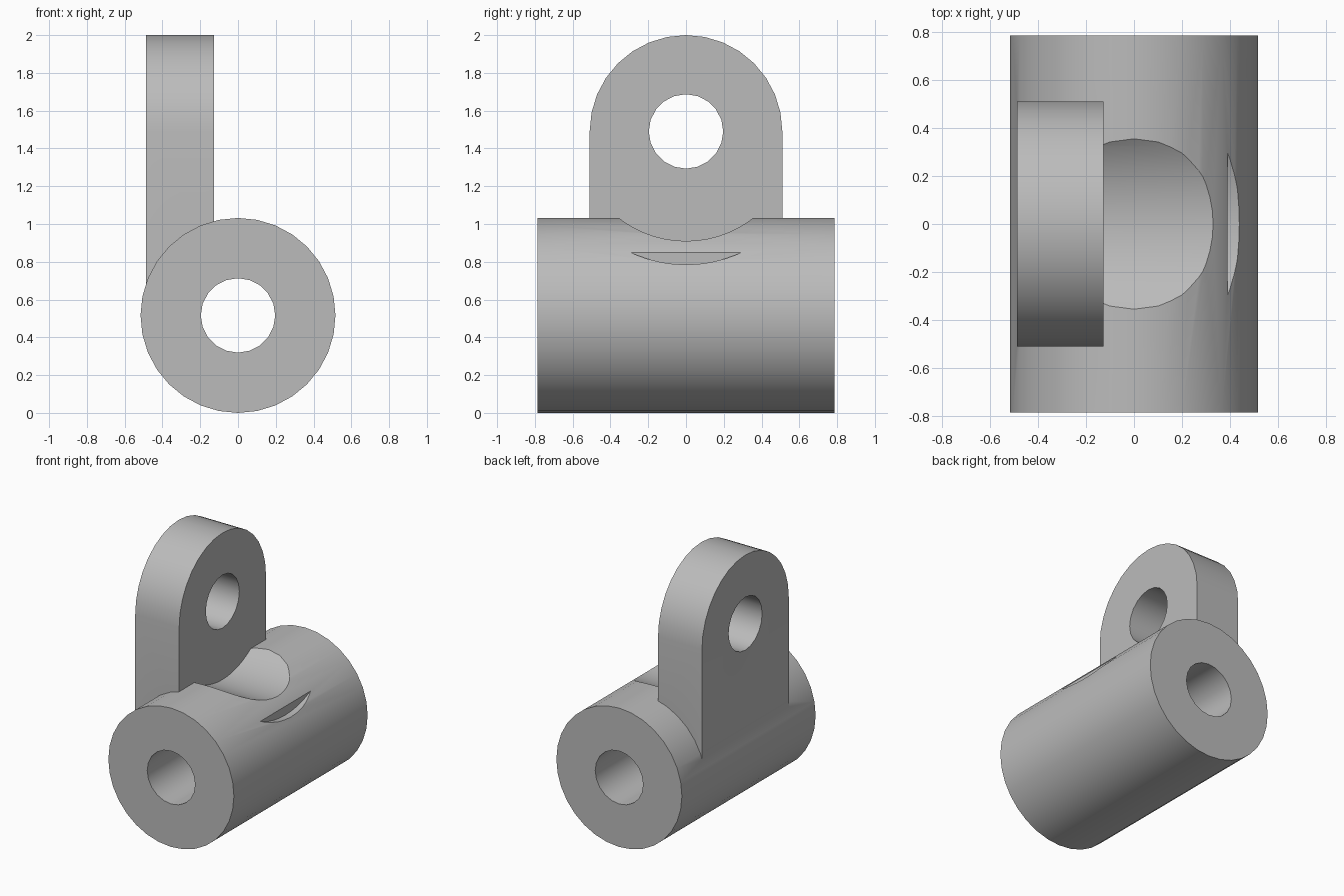
import bpy, bmesh, math
from mathutils import Vector

cube = bpy.data.objects.get("Cube")
if cube:
    bpy.data.objects.remove(cube, do_unlink=True)

BARREL_R, BARREL_Z, HALF_LEN = 0.516, 0.516, 0.785
EYE_Z, LUG_R, HOLE_R = 1.49, 0.51, 0.197
LUG_OUT, LUG_IN = -0.488, -0.127

grey = bpy.data.materials.new("plain grey")
grey.use_nodes = True
colour = (0.5, 0.5, 0.5, 1)
grey.diffuse_color = colour
grey.node_tree.nodes["Principled BSDF"].inputs["Base Color"].default_value = colour


def arc(radius, height, sides, sweep=math.tau):
    """Points (across, up) round a centre, anticlockwise from the side."""
    count = sides if sweep == math.tau else sides + 1
    return [(radius * math.cos(sweep * i / sides),
             height + radius * math.sin(sweep * i / sides)) for i in range(count)]


def prism(name, outline, axis, start, end):
    """Extrude an upright outline along x or y."""
    bm = bmesh.new()
    place = (lambda a, z: (start, a, z)) if axis == "x" else (lambda a, z: (a, start, z))
    face = bm.faces.new([bm.verts.new(place(a, z)) for a, z in outline])
    step = Vector((end - start, 0, 0)) if axis == "x" else Vector((0, end - start, 0))
    made = bmesh.ops.extrude_face_region(bm, geom=[face], use_keep_orig=True)["geom"]
    bmesh.ops.translate(bm, vec=step, verts=[v for v in made if isinstance(v, bmesh.types.BMVert)])
    bmesh.ops.recalc_face_normals(bm, faces=bm.faces)
    mesh = bpy.data.meshes.new(name)
    bm.to_mesh(mesh)
    bm.free()
    mesh.materials.append(grey)
    obj = bpy.data.objects.new(name, mesh)
    bpy.context.collection.objects.link(obj)
    return obj


def combine(target, tool, operation):
    """Bake a boolean into the target and drop the tool."""
    mod = target.modifiers.new(operation, "BOOLEAN")
    mod.operation, mod.solver, mod.object = operation, "EXACT", tool
    graph = bpy.context.evaluated_depsgraph_get()
    mesh = bpy.data.meshes.new_from_object(target.evaluated_get(graph))
    target.modifiers.clear()
    target.data = mesh
    bpy.data.objects.remove(tool, do_unlink=True)


# Horizontal barrel
body = prism("pivot_bracket", arc(BARREL_R, BARREL_Z, 32), "y", -HALF_LEN, HALF_LEN)

# Clearance pocket beside the lug, and a wider step near the barrel's edge
combine(body, prism("pocket", arc(0.58, EYE_Z, 64), "x", -0.25, 0.45), "DIFFERENCE")
combine(body, prism("step", arc(0.705, EYE_Z, 64), "x", 0.39, 0.7), "DIFFERENCE")

# Upright lug with a rounded top, rooted in the barrel
lug_outline = arc(LUG_R, EYE_Z, 16, math.pi) + [(-LUG_R, 0.6), (LUG_R, 0.6)]
combine(body, prism("lug", lug_outline, "x", LUG_OUT, LUG_IN), "UNION")

# Through holes in barrel and lug
combine(body, prism("bore", arc(HOLE_R, BARREL_Z, 20), "y", -1, 1), "DIFFERENCE")
combine(body, prism("eye", arc(HOLE_R, EYE_Z, 20), "x", -0.7, 0.1), "DIFFERENCE")

# Smooth the round walls, keep the machined edges sharp
bpy.ops.object.select_all(action="DESELECT")
body.select_set(True)
bpy.context.view_layer.objects.active = body
bpy.ops.object.shade_smooth_by_angle(angle=math.radians(30))
